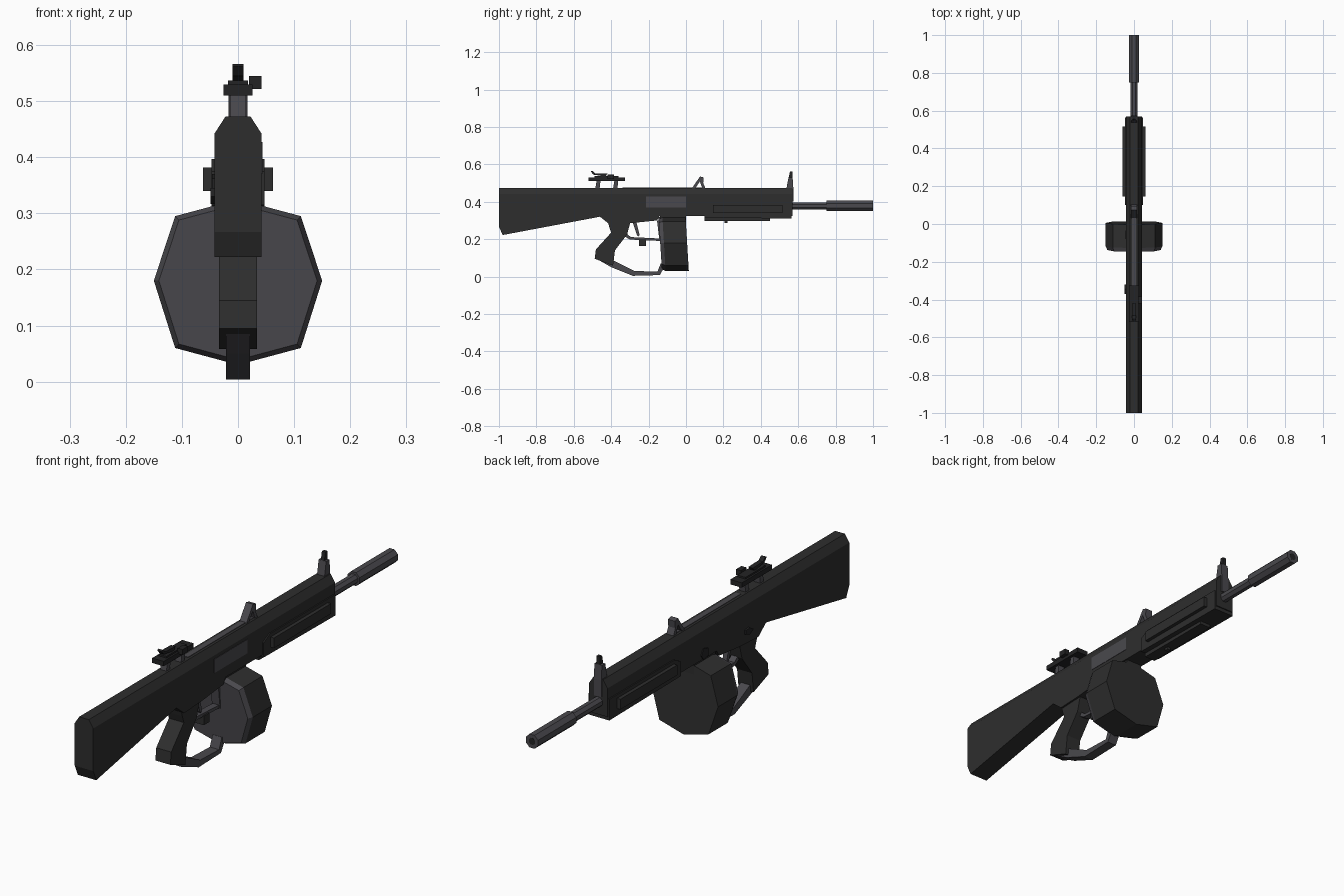
import bpy, bmesh, math
from mathutils import Vector


def material(name, col):
    m = bpy.data.materials.new(name)
    m.diffuse_color = (*col, 1)
    return m


POLYMER = material("dark polymer", (0.027, 0.027, 0.027))
STEEL = material("grey steel", (0.068, 0.066, 0.075))
BLACK = material("black metal", (0.017, 0.017, 0.018))


def finish(bm, name, *mats):
    bmesh.ops.recalc_face_normals(bm, faces=bm.faces)
    me = bpy.data.meshes.new(name)
    bm.to_mesh(me)
    bm.free()
    for m in mats:
        me.materials.append(m)
    ob = bpy.data.objects.new(name, me)
    bpy.context.collection.objects.link(ob)
    return ob


def slab_mesh(pts, x0, x1):
    """Side profile of (y, z) points extruded across x."""
    bm = bmesh.new()
    f = bm.faces.new([bm.verts.new((x0, y, z)) for y, z in pts])
    r = bmesh.ops.extrude_face_region(bm, geom=[f])
    for v in r["geom"]:
        if isinstance(v, bmesh.types.BMVert):
            v.co.x = x1
    return bm


def slab(name, pts, x0, x1, mat):
    return finish(slab_mesh(pts, x0, x1), name, mat)


def box(name, x0, x1, y0, y1, z0, z1, mat):
    return slab(name, [(y0, z0), (y1, z0), (y1, z1), (y0, z1)], x0, x1, mat)


def chamfer(bm, co, no):
    """Cut off everything beyond a plane and close the hole."""
    r = bmesh.ops.bisect_plane(bm, geom=bm.verts[:] + bm.edges[:] + bm.faces[:],
                               plane_co=co, plane_no=no, clear_outer=True)
    edges = [e for e in r["geom_cut"] if isinstance(e, bmesh.types.BMEdge)]
    bmesh.ops.contextual_create(bm, geom=edges)


def tube(name, y0, y1, z, r, mat, sides=8):
    bm = bmesh.new()
    a = [(r * math.cos(t), z + r * math.sin(t)) for t in
         [math.tau * (i + 0.5) / sides for i in range(sides)]]
    f = bm.faces.new([bm.verts.new((x, y0, zz)) for x, zz in a])
    r2 = bmesh.ops.extrude_face_region(bm, geom=[f])
    for v in r2["geom"]:
        if isinstance(v, bmesh.types.BMVert):
            v.co.y = y1
    return finish(bm, name, mat)


# Stock and receiver in one piece, with chamfered top edges
bm = slab_mesh([(-1, 0.473), (-1, 0.267), (-0.98, 0.222), (-0.46, 0.32),
                (-0.41, 0.28), (-0.30, 0.285), (-0.155, 0.30), (-0.14, 0.325),
                (0.57, 0.325), (0.57, 0.473)], -0.042, 0.042)
for s in (-1, 1):
    chamfer(bm, Vector((s * 0.042, 0, 0.442)), Vector((s * 0.031, 0, 0.02)))
finish(bm, "stock_and_receiver", POLYMER)

# Handguard shell, side ribs and lower rib
slab("handguard", [(0.10, 0.315), (0.565, 0.31), (0.565, 0.397), (0.14, 0.397),
                   (0.10, 0.375)], -0.047, 0.047, POLYMER)
for s, n in ((-1, "left"), (1, "right")):
    bm = slab_mesh([(0.145, 0.34), (0.515, 0.34), (0.515, 0.382), (0.145, 0.382)],
                   s * 0.045, s * 0.062)
    finish(bm, "handguard_rib_" + n, POLYMER)
box("lower_rib", -0.025, 0.025, 0.10, 0.45, 0.298, 0.315, POLYMER)
box("sling_nub", -0.008, 0.008, 0.205, 0.222, 0.287, 0.30, POLYMER)

# Ejection port plate, top slot and left side controls
box("ejection_port", 0.040, 0.0435, -0.215, 0.0, 0.37, 0.427, STEEL)
box("top_slot", -0.011, 0.011, -0.34, 0.09, 0.470, 0.475, STEEL)
slab("selector_lever", [(-0.37, 0.33), (-0.345, 0.317), (-0.32, 0.325),
                        (-0.32, 0.342), (-0.345, 0.345)], -0.049, -0.04, BLACK)
slab("bolt_release", [(-0.08, 0.33), (-0.05, 0.325), (-0.035, 0.345),
                      (-0.05, 0.37), (-0.08, 0.362)], -0.046, -0.04, BLACK)

# Barrel and muzzle
k = 1 / math.cos(math.pi / 8)
tube("barrel", 0.55, 0.76, 0.377, 0.0195 * k, STEEL)
tube("muzzle", 0.75, 1.0, 0.378, 0.0275 * k, STEEL)
tube("muzzle_bore", 0.99, 1.0005, 0.378, 0.015, BLACK)

# Pistol grip, trigger guard and trigger
slab("pistol_grip", [(-0.42, 0.30), (-0.41, 0.265), (-0.40, 0.235), (-0.482, 0.145),
                     (-0.488, 0.095), (-0.39, 0.058), (-0.38, 0.14), (-0.315, 0.225),
                     (-0.295, 0.30)], -0.034, 0.034, POLYMER)
slab("trigger_guard", [(-0.47, 0.09), (-0.40, 0.05), (-0.285, 0.004), (-0.14, 0.008),
                       (-0.11, 0.06), (-0.135, 0.07), (-0.153, 0.026), (-0.275, 0.03),
                       (-0.385, 0.085)], -0.021, 0.021, STEEL)
slab("inner_guard", [(-0.33, 0.215), (-0.30, 0.198), (-0.13, 0.19), (-0.13, 0.203),
                     (-0.295, 0.211), (-0.32, 0.232)], -0.014, 0.014, STEEL)
slab("trigger", [(-0.285, 0.29), (-0.265, 0.29), (-0.248, 0.222), (-0.255, 0.213),
                 (-0.262, 0.222)], -0.01, 0.01, STEEL)
box("guard_catch", -0.02, 0.02, -0.25, -0.215, 0.163, 0.20, POLYMER)
slab("magazine_catch", [(-0.155, 0.30), (-0.13, 0.30), (-0.13, 0.19), (-0.142, 0.19)],
     -0.018, 0.018, STEEL)

# Eight-sided drum magazine, tilted a little, with a grey rear cover
ring = [(0, 0.325), (0.112, 0.295), (0.15, 0.18), (0.112, 0.06),
        (0, 0.03), (-0.112, 0.06), (-0.15, 0.18), (-0.112, 0.295)]
bm = bmesh.new()
loops = []
for y, s in ((-0.138, 0.94), (-0.118, 1.0), (0.006, 1.0)):
    loops.append([bm.verts.new((x * s, y - (z - 0.18) * 0.06, 0.178 + (z - 0.178) * s))
                  for x, z in ring])
for a, b in zip(loops, loops[1:]):
    for i in range(8):
        j = (i + 1) % 8
        bm.faces.new((a[i], a[j], b[j], b[i]))
bm.faces.new(loops[0])
bm.faces.new(loops[-1])
bmesh.ops.recalc_face_normals(bm, faces=bm.faces)
for f in bm.faces:
    f.material_index = 1 if f.normal.y < -0.2 else 0
finish(bm, "drum_magazine", POLYMER, STEEL)
box("magazine_neck", -0.036, 0.036, -0.14, 0.0, 0.27, 0.335, POLYMER)

# Charging handle
slab("charging_handle", [(0.03, 0.47), (0.075, 0.535), (0.095, 0.53), (0.092, 0.5),
                         (0.105, 0.47), (0.088, 0.47), (0.074, 0.508), (0.048, 0.47)],
     -0.016, 0.016, STEEL)

# Front sight
slab("front_sight_base", [(0.535, 0.46), (0.548, 0.53), (0.57, 0.53), (0.574, 0.47),
                          (0.574, 0.40), (0.555, 0.40)], -0.017, 0.017, STEEL)
slab("front_sight_post", [(0.548, 0.525), (0.556, 0.563), (0.57, 0.563), (0.57, 0.525)],
     -0.008, 0.008, BLACK)

# Rear sight on two posts
for i, y in enumerate((-0.47, -0.375)):
    slab("rear_sight_leg_%d" % (i + 1), [(y - 0.015, 0.47), (y + 0.008, 0.47),
         (y + 0.013, 0.512), (y - 0.008, 0.512)], -0.014, 0.014, STEEL)
box("rear_sight_rail", -0.026, 0.026, -0.52, -0.325, 0.51, 0.530, BLACK)
box("rear_sight_bed", -0.018, 0.018, -0.49, -0.36, 0.525, 0.537, BLACK)
box("rear_sight_knob", 0.02, 0.042, -0.42, -0.385, 0.522, 0.545, BLACK)
slab("rear_sight_leaf", [(-0.51, 0.562), (-0.495, 0.545), (-0.43, 0.535), (-0.42, 0.55),
                         (-0.485, 0.552), (-0.502, 0.566)], -0.010, 0.010, BLACK)
